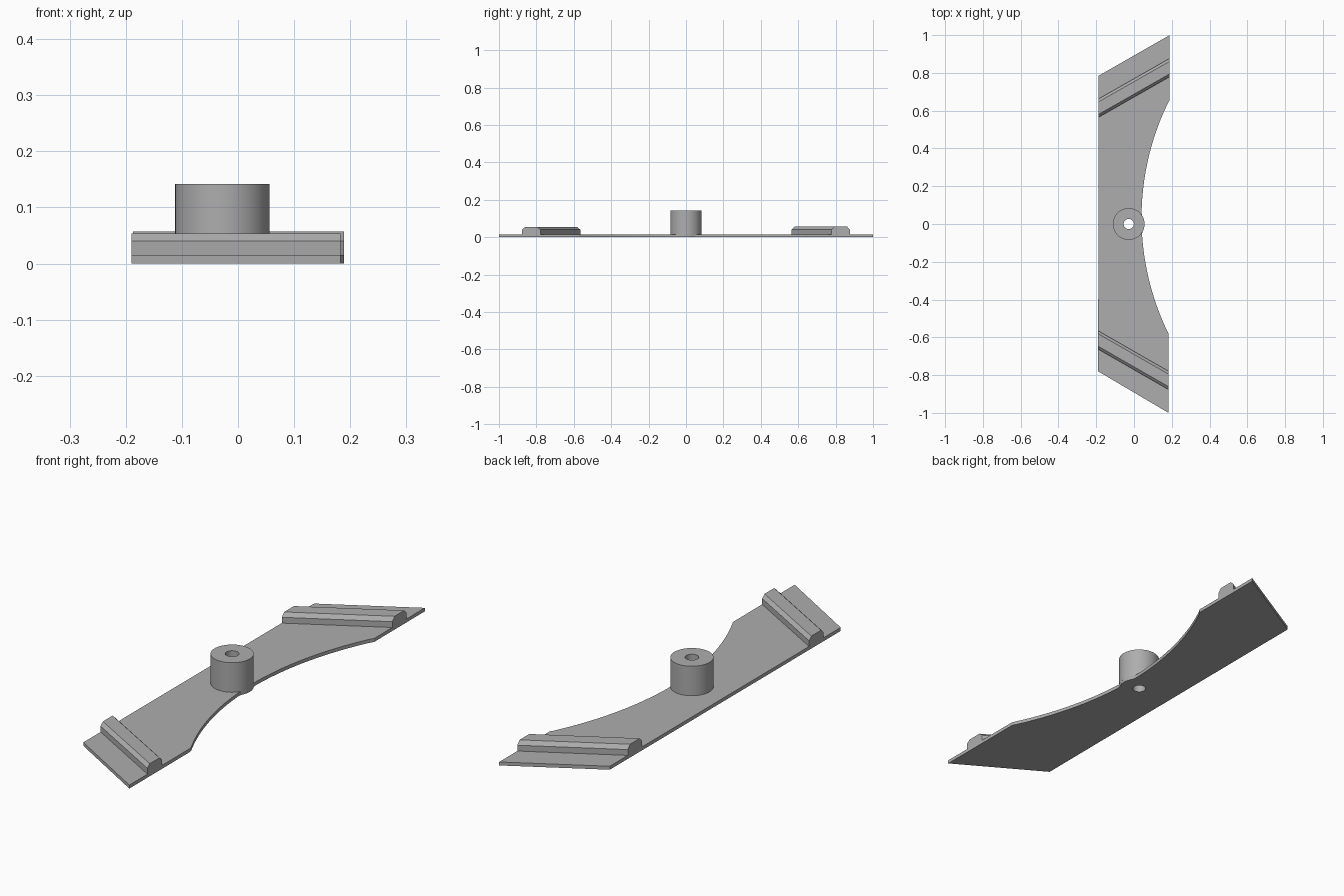
import bpy
import bmesh
import math
from mathutils import Vector

if "Cube" in bpy.data.objects:
    bpy.data.objects.remove(bpy.data.objects["Cube"], do_unlink=True)

grey = bpy.data.materials.new("plain grey")
grey.use_nodes = True
COLOR = (0.42, 0.42, 0.42, 1)
grey.diffuse_color = COLOR
grey.node_tree.nodes["Principled BSDF"].inputs["Base Color"].default_value = COLOR

THICK = 0.015
BOSS_X, BOSS_R, BOSS_TOP, HOLE_R = -0.028, 0.084, 0.142, 0.027


def extrude(name, points, offset):
    """Solid made by sweeping a closed outline along an offset."""
    bm = bmesh.new()
    face = bm.faces.new([bm.verts.new(p) for p in points])
    moved = bmesh.ops.extrude_face_region(bm, geom=[face])["geom"]
    verts = [v for v in moved if isinstance(v, bmesh.types.BMVert)]
    bmesh.ops.translate(bm, verts=verts, vec=offset)
    bmesh.ops.recalc_face_normals(bm, faces=bm.faces)
    mesh = bpy.data.meshes.new(name)
    bm.to_mesh(mesh)
    bm.free()
    mesh.materials.append(grey)
    obj = bpy.data.objects.new(name, mesh)
    bpy.context.collection.objects.link(obj)
    return obj


def cylinder(name, radius, z0, z1, sides=64):
    ring = [(BOSS_X + radius * math.cos(math.tau * i / sides),
             radius * math.sin(math.tau * i / sides), z0) for i in range(sides)]
    return extrude(name, ring, (0, 0, z1 - z0))


def waist(y):
    """Right edge of the plate: a shallow arc, swollen around the boss."""
    arc = 0.04 + 1.39 - math.sqrt(1.39 ** 2 - (y - 0.033) ** 2)
    if abs(y) < BOSS_R:
        arc = max(arc, BOSS_X + math.sqrt(BOSS_R ** 2 - y ** 2))
    return arc


# Base plate with slanted ends and a curved waist
STEPS = 100
edge = [-0.59 + 1.245 * i / STEPS for i in range(STEPS + 1)]
outline = [(-0.19, -0.78), (0.183, -1.0), (0.183, -0.59)]
outline += [(waist(y), y) for y in edge[1:-1]]
outline += [(0.189, 0.655), (0.189, 1.0), (-0.187, 0.785)]
plate = extrude("base_plate", [(x, y, 0) for x, y in outline], (0, 0, THICK))

# Round boss, with a bore through boss and plate
boss = cylinder("boss", BOSS_R, THICK, BOSS_TOP)
bore = cylinder("bore_cutter", HOLE_R, -0.1, 0.3, 32)
bore.hide_render = True
for obj in (plate, boss):
    cut = obj.modifiers.new("bore", 'BOOLEAN')
    cut.operation = 'DIFFERENCE'
    cut.solver = 'EXACT'
    cut.object = bore
    bpy.ops.object.select_all(action='DESELECT')
    obj.select_set(True)
    bpy.context.view_layer.objects.active = obj
    bpy.ops.object.modifier_apply(modifier=cut.name)
    bpy.ops.object.shade_smooth_by_angle(angle=math.radians(30))
bpy.data.objects.remove(bore, do_unlink=True)


# Chamfered slanted ribs near both ends
def rib(name, side, x0, x1, top):
    section = [(0.565, THICK), (0.565, 0.04), (0.581, top),
               (0.647, top), (0.663, 0.04), (0.663, THICK)]
    return extrude(name, [(x0, side * y, z) for y, z in section],
                   Vector((x1 - x0, side * 0.214, 0)))


rib("front_rib", -1, -0.19, 0.183, 0.054)
rib("back_rib", 1, -0.187, 0.189, 0.057)
